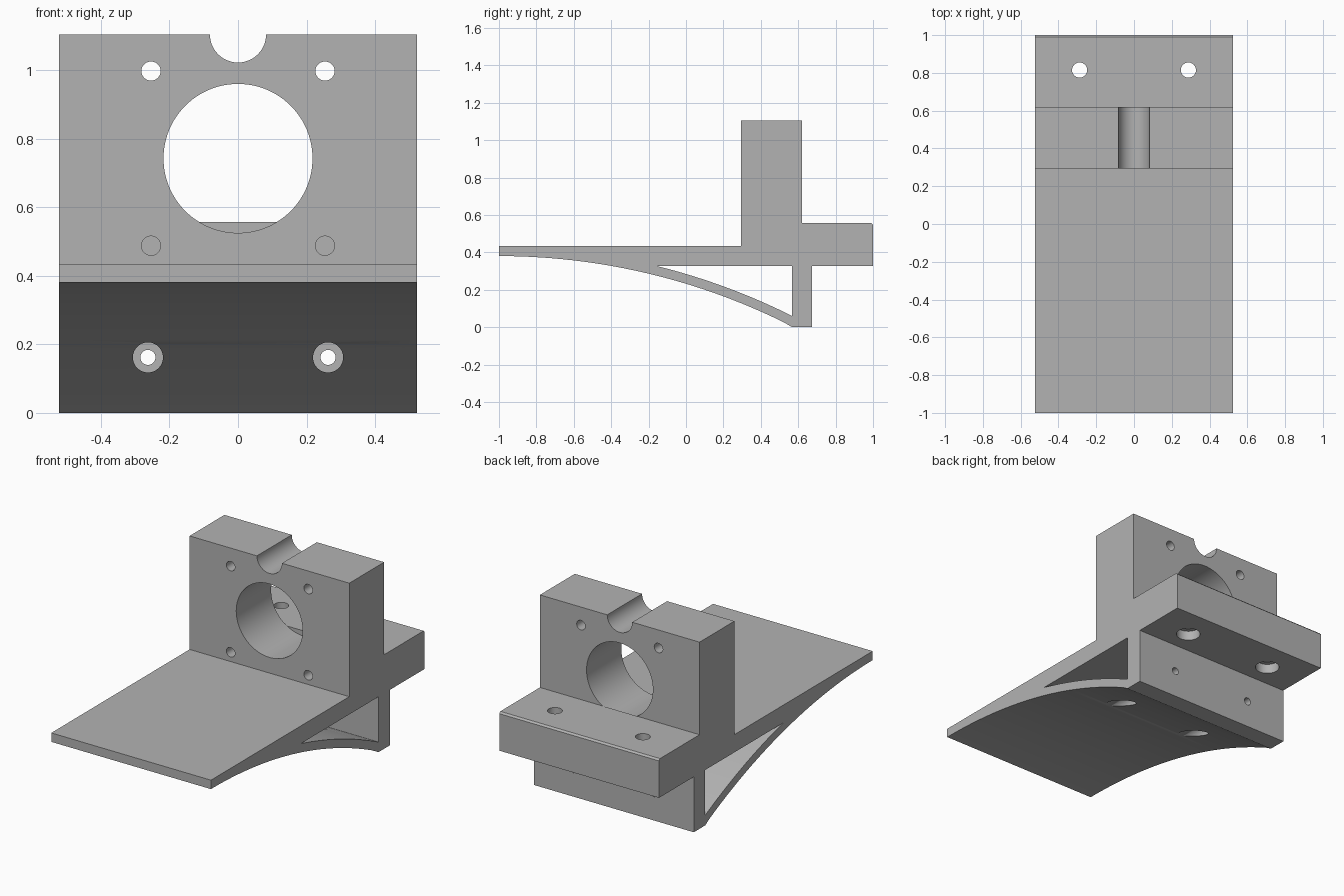
import bpy, bmesh, math

old = bpy.data.objects.get("Cube")
if old:
    bpy.data.objects.remove(old, do_unlink=True)

HALF = 0.523                        # half width
FRONT, BACK = 0.294, 0.62           # motor block
WALL_F, WALL_B = 0.567, 0.674       # foot wall
SHELF_LOW, SHELF_TOP = 0.328, 0.557
PLATE_TOP, TOP = 0.433, 1.105
ARC_Z = -3.073                      # centre height of the curved underside, at y = -1

grey = bpy.data.materials.new("plain grey")
grey.use_nodes = True
grey.diffuse_color = (0.45, 0.45, 0.45, 1)
grey.node_tree.nodes["Principled BSDF"].inputs["Base Color"].default_value = (0.45, 0.45, 0.45, 1)


def prism(name, points, axis, lo, hi):
    """Extrude a flat outline along one axis."""
    place = {"x": lambda p, t: (t, p[0], p[1]),
             "y": lambda p, t: (p[0], t, p[1]),
             "z": lambda p, t: (p[0], p[1], t)}[axis]
    bm = bmesh.new()
    ends = [[bm.verts.new(place(p, t)) for p in points] for t in (lo, hi)]
    n = len(points)
    for ring in ends:
        bm.faces.new(ring)
    for i in range(n):
        j = (i + 1) % n
        bm.faces.new((ends[0][i], ends[0][j], ends[1][j], ends[1][i]))
    bmesh.ops.recalc_face_normals(bm, faces=bm.faces)
    mesh = bpy.data.meshes.new(name)
    bm.to_mesh(mesh)
    bm.free()
    obj = bpy.data.objects.new(name, mesh)
    obj.data.materials.append(grey)
    bpy.context.collection.objects.link(obj)
    return obj


def circle(u, v, r, n=48):
    return [(u + r * math.cos(math.tau * i / n), v + r * math.sin(math.tau * i / n))
            for i in range(n)]


def arc(radius, start, end, n=40):
    """Points on the curve under the plate, evenly spaced in y."""
    ys = [start + (end - start) * i / n for i in range(n + 1)]
    return [(y, ARC_Z + math.sqrt(radius ** 2 - (y + 1) ** 2)) for y in ys]


# Side outline: plate, curved web, foot wall, shelf and upright block
outline = arc(0.38 - ARC_Z, -1, WALL_F)
outline[-1] = (WALL_F, 0)
outline += [(WALL_B, 0), (WALL_B, SHELF_LOW), (1, SHELF_LOW),
            (1, SHELF_TOP - 0.01), (0.99, SHELF_TOP), (BACK, SHELF_TOP),
            (BACK, TOP), (FRONT, TOP), (FRONT, PLATE_TOP), (-1, PLATE_TOP)]
bracket = prism("motor_bracket", outline, "x", -HALF, HALF)

# Cutters
inner = 3.503
tip = -1 + math.sqrt(inner ** 2 - (SHELF_LOW - ARC_Z) ** 2)
cutters = [
    prism("web_opening", arc(inner, tip, WALL_F) + [(WALL_F, SHELF_LOW)], "x", -1, 1),
    prism("motor_bore", circle(0, 0.743, 0.2175, 96), "y", 0.2, BACK),
    prism("top_groove", circle(0, TOP, 0.082), "y", 0.2, 0.8),
]
for s in (-1, 1):
    cutters += [
        prism("upper_screw_hole", circle(s * 0.254, 0.998, 0.028), "y", 0.2, 0.8),
        prism("lower_screw_hole", circle(s * 0.254, 0.488, 0.028), "y", 0.2, BACK),
        prism("web_access_hole", circle(s * 0.263, 0.162, 0.044), "y", 0, WALL_F),
        prism("wall_screw_hole", circle(s * 0.263, 0.162, 0.022), "y", 0.5, 0.8),
        prism("shelf_screw_hole", circle(s * 0.288, 0.815, 0.04), "z", 0.2, 0.7),
        prism("shelf_counterbore", circle(s * 0.288, 0.815, 0.066), "z", 0.2, 0.385),
    ]

bpy.context.view_layer.objects.active = bracket
for cutter in cutters:
    mod = bracket.modifiers.new(cutter.name, "BOOLEAN")
    mod.operation, mod.solver, mod.object = "DIFFERENCE", "EXACT", cutter
    bpy.ops.object.modifier_apply(modifier=mod.name)
    bpy.data.objects.remove(cutter, do_unlink=True)

# Smooth the curved walls, keep the corners sharp
bpy.ops.object.select_all(action="DESELECT")
bracket.select_set(True)
bpy.ops.object.shade_smooth_by_angle(angle=math.radians(30))
